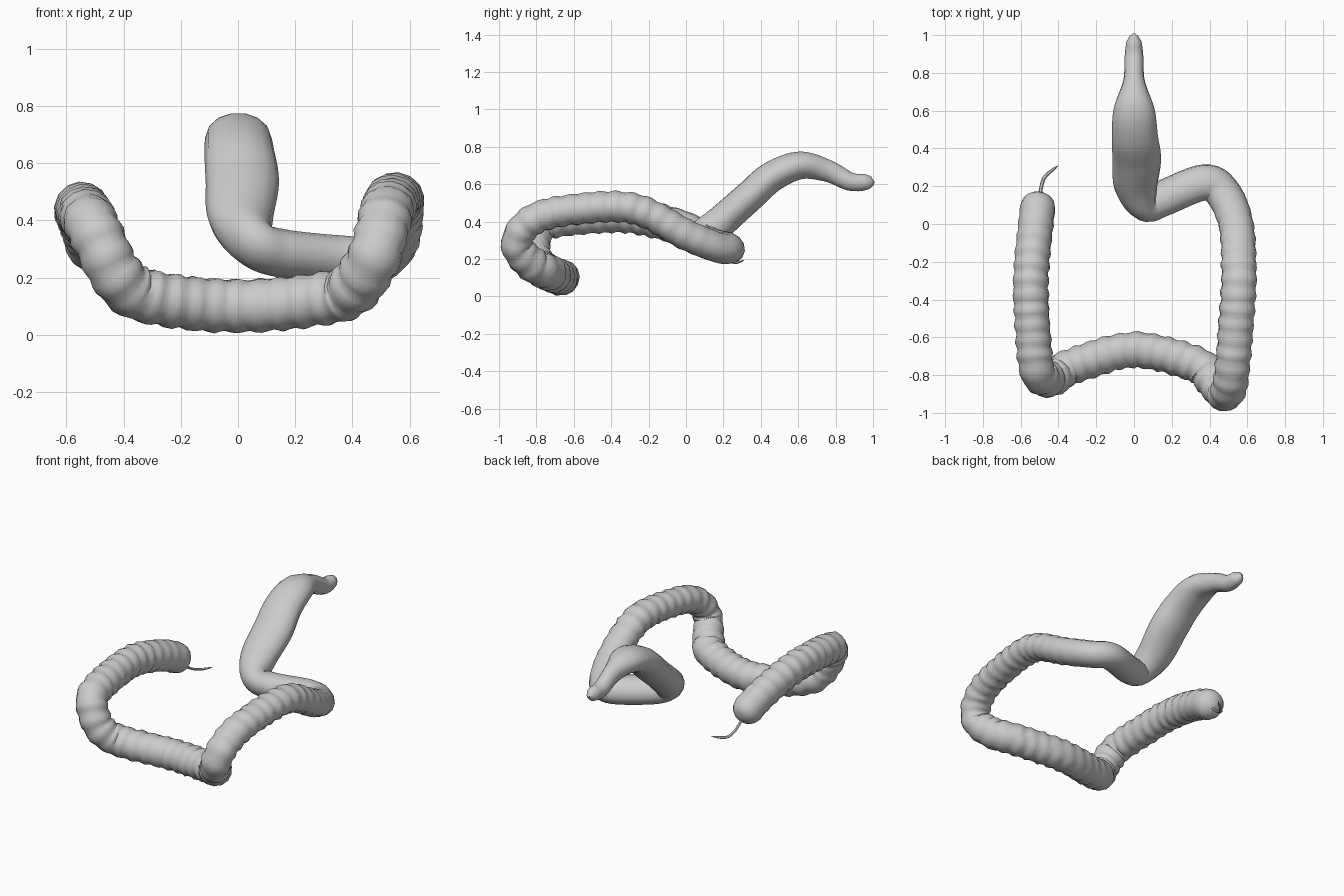
import bpy, bmesh, math, random
from mathutils import Vector

if "Cube" in bpy.data.objects:
    bpy.data.objects.remove(bpy.data.objects["Cube"])

random.seed(4)


def spline(pts, step):
    """Catmull-Rom resampling of points of any dimension, roughly every `step`."""
    out = []
    for i in range(len(pts) - 1):
        a, b, c, d = (pts[max(i - 1, 0)], pts[i], pts[i + 1], pts[min(i + 2, len(pts) - 1)])
        n = max(1, round((Vector(c[:3]) - Vector(b[:3])).length / step))
        for k in range(n):
            t = k / n
            out.append([0.5 * (2 * q + (r - p) * t + (2 * p - 5 * q + 4 * r - s) * t * t
                               + (3 * q - p - 3 * r + s) * t ** 3)
                        for p, q, r, s in zip(a, b, c, d)])
    out.append(list(pts[-1]))
    return out


def tube(name, pts, sides, step, cap, period=0.078):
    """Sweep an ellipse; each point is x, y, z, half width, half height, ridge size."""
    path = spline(pts, step)
    pos = [Vector(p[:3]) for p in path]
    dist = [0]
    for a, b in zip(pos, pos[1:]):
        dist.append(dist[-1] + (b - a).length)
    bm = bmesh.new()
    rings, side = [], Vector((1, 0, 0))
    lobes = [random.uniform(-1.2, 1.2) for _ in range(sides)]
    for i, p in enumerate(path):
        tan = (pos[min(i + 1, len(pos) - 1)] - pos[max(i - 1, 0)]).normalized()
        side = (side - tan * side.dot(tan)).normalized()
        up = side.cross(tan)
        # rounded far end
        u = min(1, (dist[-1] - dist[i]) / cap)
        dome = max(0.1, math.sqrt(1 - (1 - u) ** 2))
        ring = []
        for k in range(sides):
            a = 2 * math.pi * k / sides
            wave = math.sin(2 * math.pi * dist[i] / period + lobes[k]) + random.uniform(-0.5, 0.5)
            r = dome * (1 + max(p[5], 0) * u * wave)
            ring.append(bm.verts.new(pos[i] + (side * math.cos(a) * p[3] + up * math.sin(a) * p[4]) * r))
        rings.append(ring)
    for a, b in zip(rings, rings[1:]):
        for k in range(sides):
            j = (k + 1) % sides
            bm.faces.new((a[k], a[j], b[j], b[k]))
    bm.faces.new(rings[0])
    bm.faces.new(rings[-1])
    bmesh.ops.recalc_face_normals(bm, faces=bm.faces)
    mesh = bpy.data.meshes.new(name)
    bm.to_mesh(mesh)
    bm.free()
    ob = bpy.data.objects.new(name, mesh)
    bpy.context.collection.objects.link(ob)
    bpy.ops.object.select_all(action='DESELECT')
    ob.select_set(True)
    bpy.context.view_layer.objects.active = ob
    bpy.ops.object.shade_smooth_by_angle(angle=math.radians(50))


# rectum close to the middle plane: x, y, z, half width, half height
rectum = [(0, 1.0, .625, .012, .018), (0, .97, .613, .038, .042), (0, .88, .613, .05, .05),
          (0, .76, .67, .057, .06), (0, .61, .70, .108, .076), (.005, .46, .64, .122, .083),
          (.015, .34, .535, .128, .085), (.01, .2, .41, .115, .088)]
# smooth sigmoid bend
sigmoid = [(.055, .105, .322), (.15, .135, .285), (.37, .22, .262), (.47, .165, .263)]
# pouched descending, transverse and ascending runs
colon = [(.54, 0, .33), (.555, -.22, .45), (.55, -.4, .48), (.525, -.72, .445),
         (.505, -.86, .375), (.475, -.905, .27), (.41, -.82, .17), (.32, -.74, .13),
         (0, -.667, .1), (-.32, -.75, .135), (-.42, -.81, .205), (-.48, -.815, .32),
         (-.52, -.74, .4), (-.545, -.4, .435), (-.54, -.2, .415), (-.52, 0, .355),
         (-.5, .158, .272)]

path = [(*p, 0) for p in rectum]
path += [(*p, .082, .097, 0) for p in sigmoid]
path += [(*p, .095 if p[0] < .45 else .083, .093, .05 if p[1] < -.1 else .025) for p in colon]
tube("large_intestine", path, 14, 0.019, 0.08)

# small worm-like tail on the blind end
tail = [(-.5, .14, .26), (-.493, .185, .215), (-.478, .24, .185), (-.445, .275, .182), (-.4, .31, .193)]
tube("appendix", [(*p, .01, .008, 0) for p in tail], 6, 0.03, 0.09)
